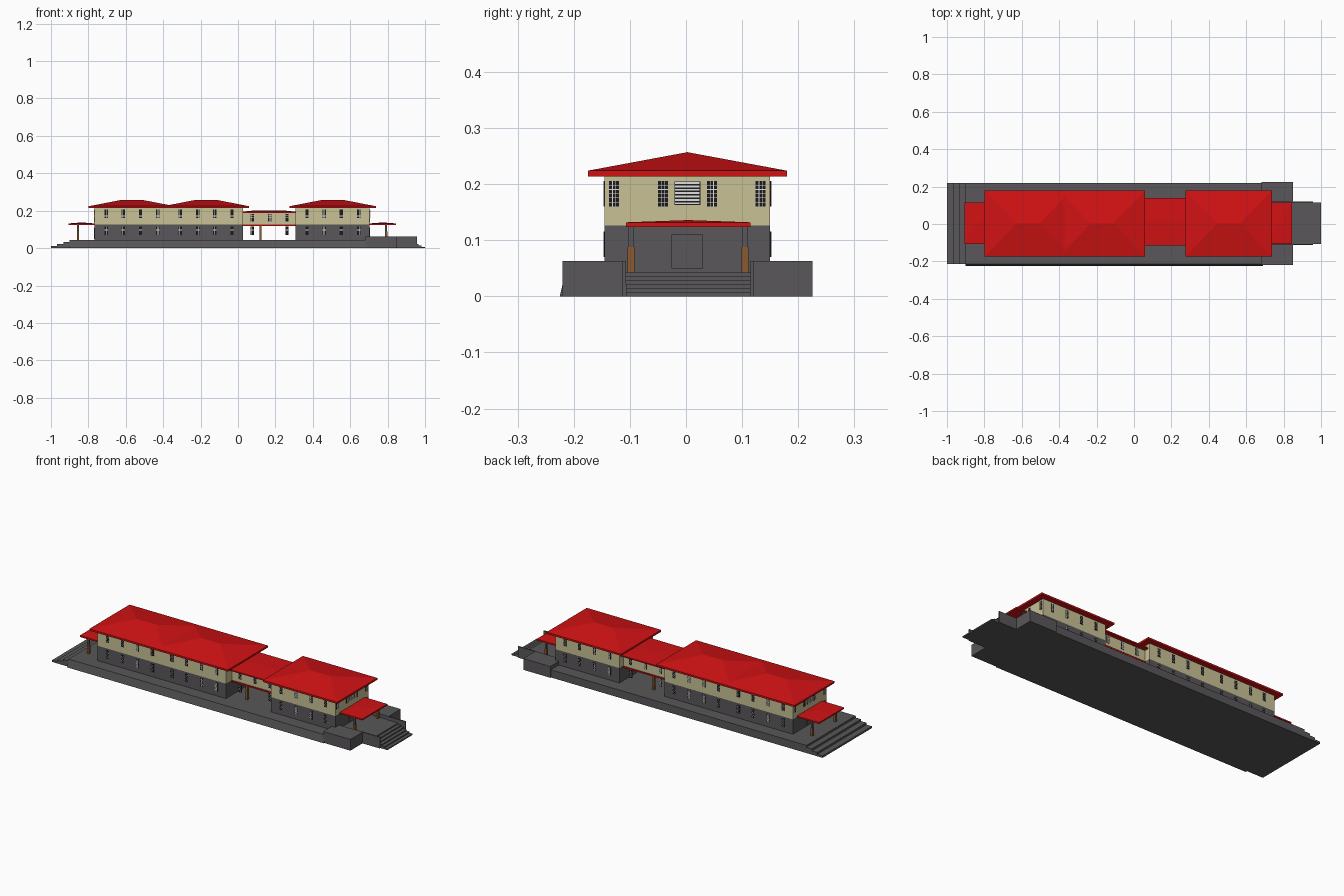
import bpy, bmesh
from mathutils import Vector

if "Cube" in bpy.data.objects:
    bpy.data.objects.remove(bpy.data.objects["Cube"])


def material(name, rgb):
    m = bpy.data.materials.new(name)
    m.use_nodes = True
    m.diffuse_color = (*rgb, 1)
    m.node_tree.nodes["Principled BSDF"].inputs["Base Color"].default_value = (*rgb, 1)
    return m


RED = material("roof red", (0.64, 0.006, 0.007))
GREY = material("stone grey", (0.1, 0.095, 0.1))
CREAM = material("cream plaster", (0.58, 0.54, 0.3))
BROWN = material("timber brown", (0.26, 0.1, 0.025))
BLACK = material("window black", (0.01, 0.01, 0.012))
WHITE = material("pale frame", (0.75, 0.75, 0.72))


def add_box(bm, x, y, z, index=0, taper=0.0):
    """Box from three (min, max) ranges; taper pulls in the top of its front side."""
    verts = [bm.verts.new((a, b + (taper if c == z[1] and b == y[0] else 0), c))
             for a in x for b in y for c in z]
    for f in ((0, 1, 3, 2), (4, 6, 7, 5), (0, 4, 5, 1), (2, 3, 7, 6), (0, 2, 6, 4), (1, 5, 7, 3)):
        bm.faces.new([verts[i] for i in f]).material_index = index


def finish(name, bm, *mats):
    bmesh.ops.recalc_face_normals(bm, faces=bm.faces)
    mesh = bpy.data.meshes.new(name)
    bm.to_mesh(mesh)
    bm.free()
    for m in mats:
        mesh.materials.append(m)
    ob = bpy.data.objects.new(name, mesh)
    bpy.context.collection.objects.link(ob)
    return ob


def box(name, mat, x, y, z, taper=0.0):
    bm = bmesh.new()
    add_box(bm, x, y, z, 0, taper)
    return finish(name, bm, mat)


def hip_roof(name, x, y, z, ridge_z, hip):
    """Flat eave slab topped by a hipped roof with a short ridge."""
    bm = bmesh.new()
    add_box(bm, x, y, z)
    mid = sum(y) / 2
    a, b, c, d = [bm.verts.new((px, py, z[1])) for px, py in
                  ((x[0], y[0]), (x[1], y[0]), (x[1], y[1]), (x[0], y[1]))]
    e, f = [bm.verts.new((px, mid, ridge_z)) for px in (x[0] + hip, x[1] - hip)]
    for face in ((a, b, f, e), (c, d, e, f), (b, c, f), (d, a, e)):
        bm.faces.new(face)
    return finish(name, bm, RED)


def plate(bm, centre, out, u, v, depth, index):
    """Thin plate on a wall facing out, spanning u sideways and v in height."""
    o = Vector(out)
    side = Vector((abs(o.y), abs(o.x), 0))
    lo = Vector(centre) + side * u[0] + Vector((0, 0, v[0])) - o * 0.001
    hi = Vector(centre) + side * u[1] + Vector((0, 0, v[1])) + o * depth
    add_box(bm, *[tuple(sorted((lo[i], hi[i]))) for i in range(3)], index)


def window(bm, centre, out, w=0.018, h=0.045):
    """Dark glass with a pale frame grid."""
    plate(bm, centre, out, (-w / 2, w / 2), (-h / 2, h / 2), 0.0015, 0)
    bar = 0.0006
    for i in (-1, 1):
        plate(bm, centre, out, (i * w / 6 - bar, i * w / 6 + bar), (-h / 2, h / 2), 0.0022, 1)
    for i in range(-2, 3):
        z = i * h / 6
        plate(bm, centre, out, (-w / 2, w / 2), (z - bar, z + bar), 0.0022, 1)


FLOOR = 0.043
Y0, Y1 = -0.145, 0.15
MID = (Y0 + Y1) / 2

# Platform and the wide west steps
box("platform", GREY, (-0.9, 0.69), (-0.225, 0.22), (0, FLOOR), 0.01)
for i in range(3):
    box(f"west_step_{i + 1}", GREY, (-1 + i / 30, -0.9), (-0.215, 0.22),
        (0, FLOOR * (i + 1) / 4))

# East landing, flanking blocks, stair walls and steps
box("east_landing", GREY, (0.69, 0.91), (-0.11, 0.118), (0, FLOOR))
for side, y, wall in (("right", (-0.22, -0.11), (-0.113, -0.107)),
                      ("left", (0.118, 0.225), (0.115, 0.121))):
    box(f"{side}_block", GREY, (0.683, 0.85), y, (0, 0.063))
    box(f"{side}_stair_wall", GREY, (0.84, 0.957), wall, (0, 0.063))
for i in range(5):
    box(f"east_step_{i + 1}", GREY, (0.9, 1 - i * 0.018), (-0.107, 0.115),
        (0, FLOOR * (i + 1) / 6))

# Three matching two-storey halls
halls = (("west", -0.767), ("middle", -0.37), ("east", 0.307))
LENGTH = 0.397
for name, x in halls:
    ends = (x, x + LENGTH)
    box(f"{name}_lower_walls", GREY, ends, (Y0, Y1), (FLOOR, 0.126))
    box(f"{name}_upper_walls", CREAM, ends, (Y0, Y1), (0.126, 0.216))
    roof = hip_roof(f"{name}_roof", (x - 0.031, x + LENGTH + 0.033), (-0.175, 0.18),
                    (0.214, 0.224), 0.257, 0.17)
    bm = bmesh.new()
    for i in range(4):
        for z in (0.183, 0.093):
            for y, out in ((Y0, (0, -1, 0)), (Y1, (0, 1, 0))):
                window(bm, (x + 0.062 + i * 0.092, y, z), out)
    if name != "middle":
        sx = 1 if name == "east" else -1
        wall = ends[1] if sx > 0 else ends[0]
        for i in range(4):
            window(bm, (wall, -0.128 + i * 0.087, 0.183), (sx, 0, 0))
        # Louvred vent in the end wall
        plate(bm, (wall, MID, 0.184), (sx, 0, 0), (-0.023, 0.023), (-0.021, 0.021), 0.002, 0)
        for i in range(-3, 4):
            z = i * 0.006
            plate(bm, (wall, MID, 0.184 + z), (sx, 0, 0), (-0.022, 0.022),
                  (-0.0017, 0.0017), 0.004, 1)
    finish(f"{name}_windows", bm, BLACK, WHITE)

# Open passage between the halls, with a room above
PX = (0.027, 0.307)
PY = (-0.09, 0.115)
box("passage_room", CREAM, PX, PY, (0.125, 0.192))
box("passage_floor_slab", RED, PX, (PY[0] - 0.006, PY[1] + 0.006), (0.118, 0.125))
hip_roof("passage_roof", (0.025, 0.309), (-0.115, 0.14), (0.188, 0.195), 0.2, 0.05)
bm = bmesh.new()
for x in (0.077, 0.17, 0.262):
    for y, out in ((PY[0], (0, -1, 0)), (PY[1], (0, 1, 0))):
        window(bm, (x, y, 0.163), out, h=0.04)
        if x != 0.17:
            window(bm, (x, y, 0.093), out)
finish("passage_windows", bm, BLACK, WHITE)
for side, y in (("front", PY[0]), ("back", PY[1])):
    box(f"passage_{side}_post", BROWN, (0.114, 0.126), (y - 0.006, y + 0.006), (FLOOR, 0.118))

# Porch at each end: canopy, two-part posts, door and panel above
for name, wall, sx, reach in (("east", 0.704, 1, 0.14), ("west", -0.767, -1, 0.138)):
    span = tuple(sorted((wall, wall + sx * reach)))
    hip_roof(f"{name}_canopy", span, (-0.107, 0.115), (0.124, 0.132), 0.136, 0.05)
    px = wall + sx * 0.088
    for side, y in (("right", -0.098), ("left", 0.105)):
        box(f"{name}_{side}_post", BROWN, (px - 0.006, px + 0.006), (y - 0.006, y + 0.006),
            (FLOOR, 0.088))
        box(f"{name}_{side}_post_top", GREY, (px - 0.005, px + 0.005), (y - 0.005, y + 0.005),
            (0.088, 0.125))
    bm = bmesh.new()
    plate(bm, (wall, MID, 0.08), (sx, 0, 0), (-0.028, 0.028), (-0.03, 0.03), 0.003, 0)
    plate(bm, (wall, MID, 0.15), (sx, 0, 0), (-0.024, 0.024), (-0.012, 0.012), 0.002, 1)
    finish(f"{name}_door", bm, GREY, CREAM)
